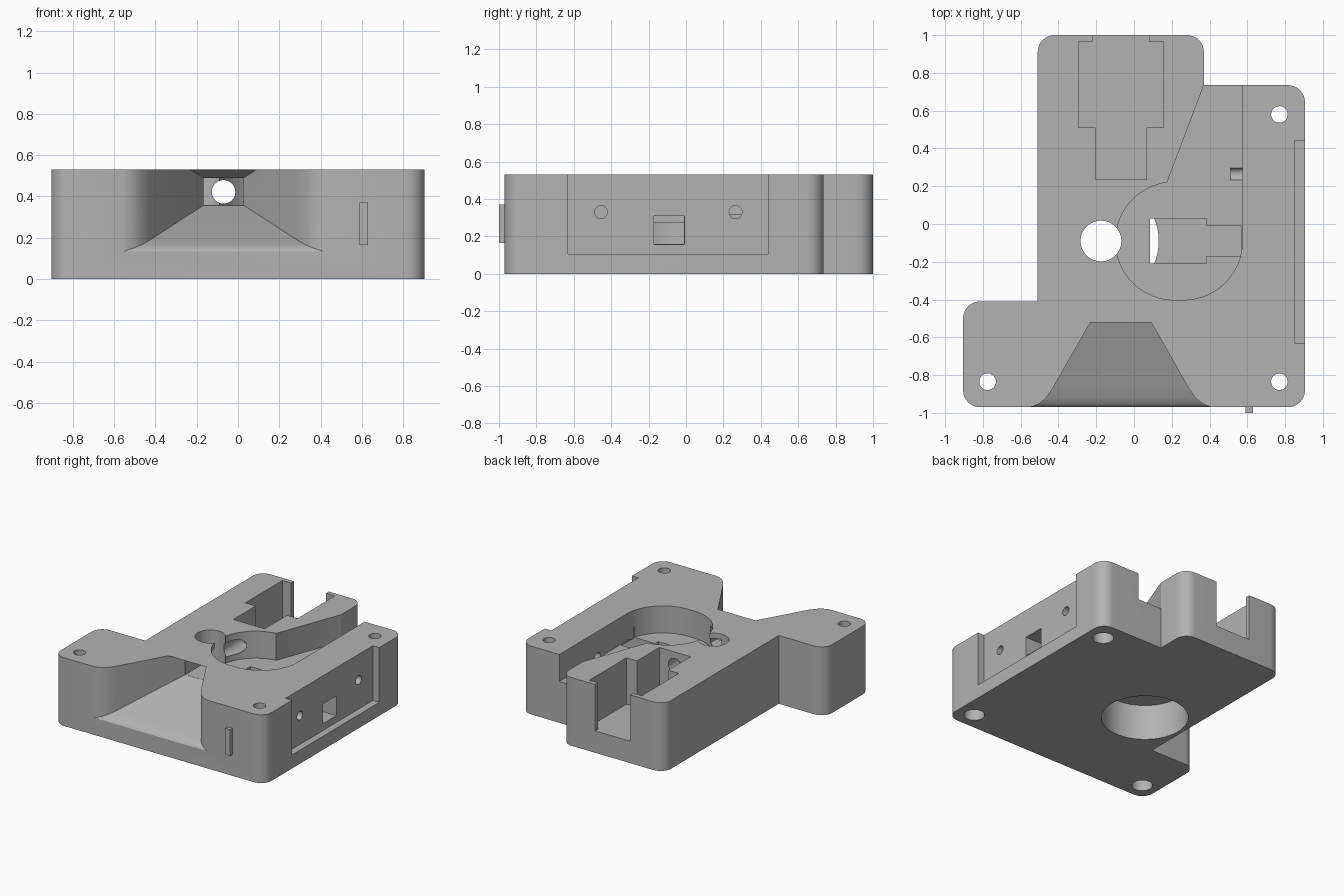
import bpy, bmesh, math
from mathutils import Vector, Matrix

if "Cube" in bpy.data.objects:
    bpy.data.objects.remove(bpy.data.objects["Cube"])

H = 0.53  # body height

grey = bpy.data.materials.new("plain_grey")
grey.diffuse_color = (0.45, 0.45, 0.45, 1)
grey.use_nodes = True
grey.node_tree.nodes["Principled BSDF"].inputs["Base Color"].default_value = grey.diffuse_color


def finish(name, bm):
    bmesh.ops.recalc_face_normals(bm, faces=bm.faces[:])
    me = bpy.data.meshes.new(name)
    bm.to_mesh(me)
    bm.free()
    me.materials.append(grey)
    ob = bpy.data.objects.new(name, me)
    bpy.context.collection.objects.link(ob)
    return ob


def loft(name, rings):
    bm = bmesh.new()
    loops = [[bm.verts.new(p) for p in r] for r in rings]
    n = len(loops[0])
    for a, b in zip(loops, loops[1:]):
        for i in range(n):
            j = (i + 1) % n
            bm.faces.new((a[i], a[j], b[j], b[i]))
    bm.faces.new(loops[0])
    bm.faces.new(loops[-1])
    return finish(name, bm)


def prism(name, pts, z0, z1):
    return loft(name, [[(x, y, z) for x, y in pts] for z in (z0, z1)])


def box(name, x0, x1, y0, y1, z0, z1):
    return prism(name, [(x0, y0), (x1, y0), (x1, y1), (x0, y1)], z0, z1)


def rod(name, start, end, r, n=48):
    a, b = Vector(start), Vector(end)
    bm = bmesh.new()
    rot = (b - a).to_track_quat('Z', 'Y').to_matrix().to_4x4()
    bmesh.ops.create_cone(bm, cap_ends=True, segments=n, radius1=r, radius2=r,
                          depth=(b - a).length,
                          matrix=Matrix.Translation((a + b) / 2) @ rot)
    return finish(name, bm)


def rounded(corners, n=8):
    """Outline from (x, y, radius) corners, arcs at right-angled corners."""
    out = []
    for i, (x, y, r) in enumerate(corners):
        p = Vector((x, y))
        if r == 0:
            out.append((x, y))
            continue
        d0 = (Vector(corners[i - 1][:2]) - p).normalized()
        d1 = (Vector(corners[(i + 1) % len(corners)][:2]) - p).normalized()
        c = p + (d0 + d1) * r
        for k in range(n + 1):
            t = k / n * math.pi / 2
            q = c - d1 * r * math.cos(t) - d0 * r * math.sin(t)
            out.append((q.x, q.y))
    return out


# main block
R = 0.09
body = prism("housing_block", rounded([
    (-0.905, -0.97, R), (0.905, -0.97, R), (0.905, 0.735, R), (0.37, 0.735, 0),
    (0.37, 1.0, R), (-0.51, 1.0, R), (-0.51, -0.41, 0), (-0.905, -0.41, R)]), 0, H)

cuts = []

# oval pocket in the top with a channel running out of the back
oval = []
for cx, a0 in ((0.262, -90), (0.214, 90)):
    for k in range(33):
        t = math.radians(a0 + k * 180 / 32)
        oval.append((cx + 0.312 * math.cos(t), -0.09 + 0.312 * math.sin(t)))
cuts.append(prism("oval_cut", oval, 0.32, 0.7))
cuts.append(prism("channel_cut", [(0.175, -0.05), (0.5735, -0.09), (0.5735, 0.9),
                                  (0.375, 0.9), (0.372, 0.74), (0.175, 0.22)], 0.32, 0.7))

# stepped slot with lips, open at the back
cuts.append(prism("slot_cut", [
    (-0.205, 0.235), (0.065, 0.235), (0.065, 0.51), (0.155, 0.51), (0.155, 0.965),
    (0.08, 0.965), (0.08, 1.1), (-0.22, 1.1), (-0.22, 0.965), (-0.295, 0.965),
    (-0.295, 0.51), (-0.205, 0.51)], 0.17, 0.7))

# round shaft and wider recess underneath
cuts.append(rod("shaft_cut", (-0.175, -0.09, -0.1), (-0.175, -0.09, 0.7), 0.108))
cuts.append(rod("under_recess_cut", (-0.175, -0.09, -0.1), (-0.175, -0.09, 0.275), 0.306, 80))

# sunk well with a groove to the side window
cuts.append(prism("well_cut", [
    (0.085, -0.21), (0.385, -0.21), (0.385, -0.17), (0.57, -0.17), (0.57, -0.01),
    (0.385, -0.01), (0.385, 0.03), (0.085, 0.03)], 0.16, 0.4))
cuts.append(box("window_cut", 0.5, 1.0, -0.172, -0.008, 0.158, 0.31))

# flared funnel at the front: (y, half width, low z, high z)
funnel = [(-0.41, 0.0975, 0.357, 0.49), (-0.87, 0.36, 0.187, 0.656),
          (-0.92, 0.395, 0.167, 0.68), (-0.95, 0.43, 0.152, 0.69),
          (-0.965, 0.465, 0.14, 0.7), (-0.971, 0.49, 0.131, 0.71),
          (-1.1, 0.5, 0.13, 0.72)]
cuts.append(loft("funnel_cut", [
    [(-0.07 - w, y, lo), (-0.07 + w, y, lo), (-0.07 + w, y, hi), (-0.07 - w, y, hi)]
    for y, w, lo, hi in funnel]))
cuts.append(box("duct_cut", -0.166, 0.026, -0.43, -0.13, 0.358, 0.489))
cuts.append(rod("sight_hole_cut", (-0.07, -0.2, 0.422), (-0.07, 0.3, 0.422), 0.057))

# side panel recess and its two screw holes
cuts.append(box("panel_cut", 0.85, 1.0, -0.63, 0.44, 0.105, 0.7))
for y in (-0.455, 0.265):
    cuts.append(rod("panel_screw_cut", (0.512, y, 0.33), (1.0, y, 0.33), 0.034, 32))

# corner bolt holes, wider from below
for x, y in ((0.77, 0.58), (0.77, -0.835), (-0.775, -0.835)):
    cuts.append(rod("bolt_cut", (x, y, -0.1), (x, y, 0.7), 0.044, 32))
    cuts.append(rod("bolt_head_cut", (x, y, -0.1), (x, y, 0.2), 0.074, 32))

bpy.context.view_layer.objects.active = body
for c in cuts:
    m = body.modifiers.new("cut", 'BOOLEAN')
    m.operation = 'DIFFERENCE'
    m.solver = 'EXACT'
    m.object = c
    bpy.ops.object.modifier_apply(modifier=m.name)
    bpy.data.objects.remove(c, do_unlink=True)

bpy.ops.object.select_all(action='DESELECT')
body.select_set(True)
bpy.ops.object.shade_smooth_by_angle(angle=math.radians(25))

# raised marker rib on the front face
box("marker_rib", 0.59, 0.63, -1.0, -0.965, 0.165, 0.37)
